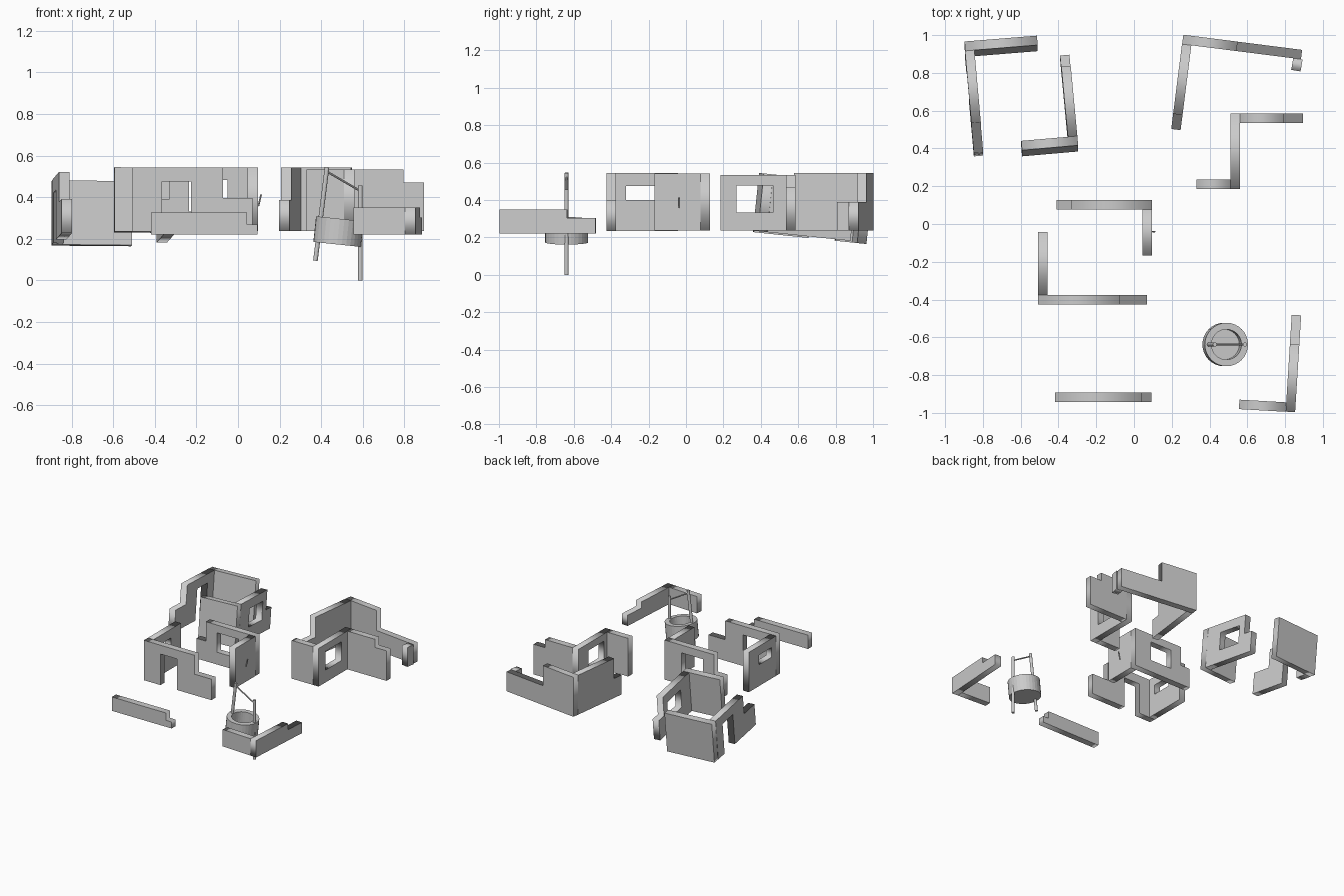
import bpy, bmesh, math
from mathutils import Vector, Matrix

if "Cube" in bpy.data.objects:
    bpy.data.objects.remove(bpy.data.objects["Cube"])

T = 0.05  # wall thickness


def rect(s0, s1, z0, z1):
    return [(s0, z0), (s1, z0), (s1, z1), (s0, z1)]


def link(name, bm, matrix=None):
    me = bpy.data.meshes.new(name)
    if matrix:
        bm.transform(matrix)
    bmesh.ops.remove_doubles(bm, verts=bm.verts, dist=1e-5)
    bmesh.ops.recalc_face_normals(bm, faces=bm.faces)
    bm.to_mesh(me)
    bm.free()
    ob = bpy.data.objects.new(name, me)
    bpy.context.collection.objects.link(ob)
    return ob


def segment(bm, a, b, z0, outline, holes=()):
    """Upright wall from a to b; outline/holes are (distance along wall, height)."""
    cu = bpy.data.curves.new("profile", 'CURVE')
    cu.dimensions, cu.fill_mode, cu.extrude = '2D', 'BOTH', T / 2
    for pts in [outline, *holes]:
        sp = cu.splines.new('POLY')
        sp.points.add(len(pts) - 1)
        for p, (s, z) in zip(sp.points, pts):
            p.co = (s, z, 0, 1)
        sp.use_cyclic_u = True
    tmp = bpy.data.objects.new("profile", cu)
    bpy.context.collection.objects.link(tmp)
    bpy.context.view_layer.update()
    me = bpy.data.meshes.new_from_object(
        tmp.evaluated_get(bpy.context.evaluated_depsgraph_get()))
    d = Vector((b[0] - a[0], b[1] - a[1], 0)).normalized()
    up = Vector((0, 0, 1))
    m = Matrix((d, up, d.cross(up))).transposed().to_4x4()
    me.transform(Matrix.Translation((a[0], a[1], z0)) @ m)
    bm.from_mesh(me)
    bpy.data.objects.remove(tmp)
    bpy.data.curves.remove(cu)
    bpy.data.meshes.remove(me)


def profile(length, h, step=None, low=None, door=None):
    """Wall outline with optional low end (from step on) and doorway (s0, s1, top)."""
    pts = [(0, 0)]
    if door:
        s0, s1, t = door
        pts += [(s0, 0), (s0, t), (s1, t), (s1, 0)]
    pts += [(length, 0)]
    if step:
        pts += [(length, low), (step, low), (step, h)]
    else:
        pts += [(length, h)]
    return pts + [(0, h)]


def ruin(name, z0, walls, tilt=None):
    """walls: (start, end, height, profile options, windows)."""
    bm = bmesh.new()
    for a, b, h, opt, holes in walls:
        length = math.dist(a, b)
        segment(bm, a, b, z0, profile(length, h, **opt), holes)
    m = None
    if tilt:
        piv = Matrix.Translation(tilt)
        m = piv @ Matrix.Rotation(math.radians(-6), 4, 'X') @ piv.inverted()
    return link(name, bm, m)


def rod(name, p, q, r, sides=12):
    p, q = Vector(p), Vector(q)
    bm = bmesh.new()
    bmesh.ops.create_cone(bm, cap_ends=True, segments=sides, radius1=r, radius2=r,
                          depth=(q - p).length)
    rot = (q - p).to_track_quat('Z', 'Y').to_matrix().to_4x4()
    return link(name, bm, Matrix.Translation((p + q) / 2) @ rot)


H = 0.305

# Sunken, tilted house halves on the back left
ruin("tilted_house_corner_left", 0.228, [
    ((-0.895, 0.912), (-0.512, 0.943), 0.31, {}, ()),
    ((-0.87, 0.889), (-0.823, 0.36), 0.31,
     dict(step=0.385, low=0.165, door=(0.09, 0.235, 0.24)), ()),
], tilt=(0, 0.36, 0.228))
ruin("tilted_house_corner_right", 0.235, [
    ((-0.595, 0.383), (-0.298, 0.409), 0.31, {}, ()),
    ((-0.325, 0.432), (-0.367, 0.88), 0.31, dict(step=0.375, low=0.16),
     [rect(0.13, 0.32, 0.10, 0.24)]),
], tilt=(0, 0.37, 0.235))

# Back right house
ruin("back_house_corner", 0.238, [
    ((0.258, 0.977), (0.887, 0.897), H, dict(step=0.29, low=0.15), ()),
    ((0.279, 0.95), (0.222, 0.50), H, dict(step=0.373, low=0.15), ()),
    ((0.868, 0.875), (0.857, 0.812), 0.15, {}, ()),
])
ruin("back_house_zigzag_wall", 0.238, [
    ((0.56, 0.56), (0.895, 0.56), 0.295, dict(step=0.235, low=0.232), ()),
    ((0.535, 0.585), (0.535, 0.185), 0.295, {}, [rect(0.12, 0.315, 0.095, 0.24)]),
    ((0.33, 0.21), (0.51, 0.21), 0.295, {}, ()),
])

# Central house
ruin("centre_house_corner_back", 0.237, [
    ((0.095, 0.103), (-0.41, 0.103), H, dict(step=0.425, low=0.155),
     [rect(0.145, 0.33, 0.095, 0.245)]),
    ((0.07, 0.078), (0.07, -0.168), H, {}, ()),
])
ruin("centre_house_corner_front", 0.235, [
    ((-0.508, -0.4), (0.07, -0.4), 0.308,
     dict(step=0.435, low=0.162, door=(0.143, 0.283, 0.24)), ()),
    ((-0.483, -0.375), (-0.483, -0.042), 0.308, {}, [rect(0.055, 0.21, 0.165, 0.24)]),
])
rod("wall_torch", (0.098, -0.04, 0.357), (0.111, -0.04, 0.413), 0.004, 8)

# Low garden walls at the front
ruin("low_wall_left", 0.22, [
    ((-0.418, -0.918), (0.093, -0.918), 0.107, dict(step=0.461, low=0.05), ())])
ruin("low_wall_right", 0.22, [
    ((0.828, -0.995), (0.86, -0.482), 0.13, dict(step=0.36, low=0.083), ()),
    ((0.557, -0.955), (0.803, -0.969), 0.13, {}, ())])

# Well basin: lathed cup, tilted
bm = bmesh.new()
N, prof = 32, [(0.115, -0.062), (0.115, 0.062), (0.08, 0.062), (0.08, -0.045)]
rings = [[bm.verts.new((r * math.cos(2 * math.pi * i / N),
                        r * math.sin(2 * math.pi * i / N), z)) for i in range(N)]
         for r, z in prof]
for lo, hi in zip(rings, rings[1:]):
    for i in range(N):
        j = (i + 1) % N
        bm.faces.new((lo[i], lo[j], hi[j], hi[i]))
bm.faces.new(rings[0])
bm.faces.new(rings[-1])
link("well_basin", bm, Matrix.Translation((0.483, -0.638, 0.235))
     @ Matrix.Rotation(math.radians(6), 4, 'Y'))

# Well posts and crossbar
rod("well_post_left", (0.372, -0.638, 0.095), (0.428, -0.638, 0.545), 0.011)
rod("well_post_right", (0.588, -0.638, 0.0), (0.588, -0.638, 0.457), 0.011)
rod("well_crossbar", (0.425, -0.638, 0.525), (0.588, -0.638, 0.43), 0.005, 8)
